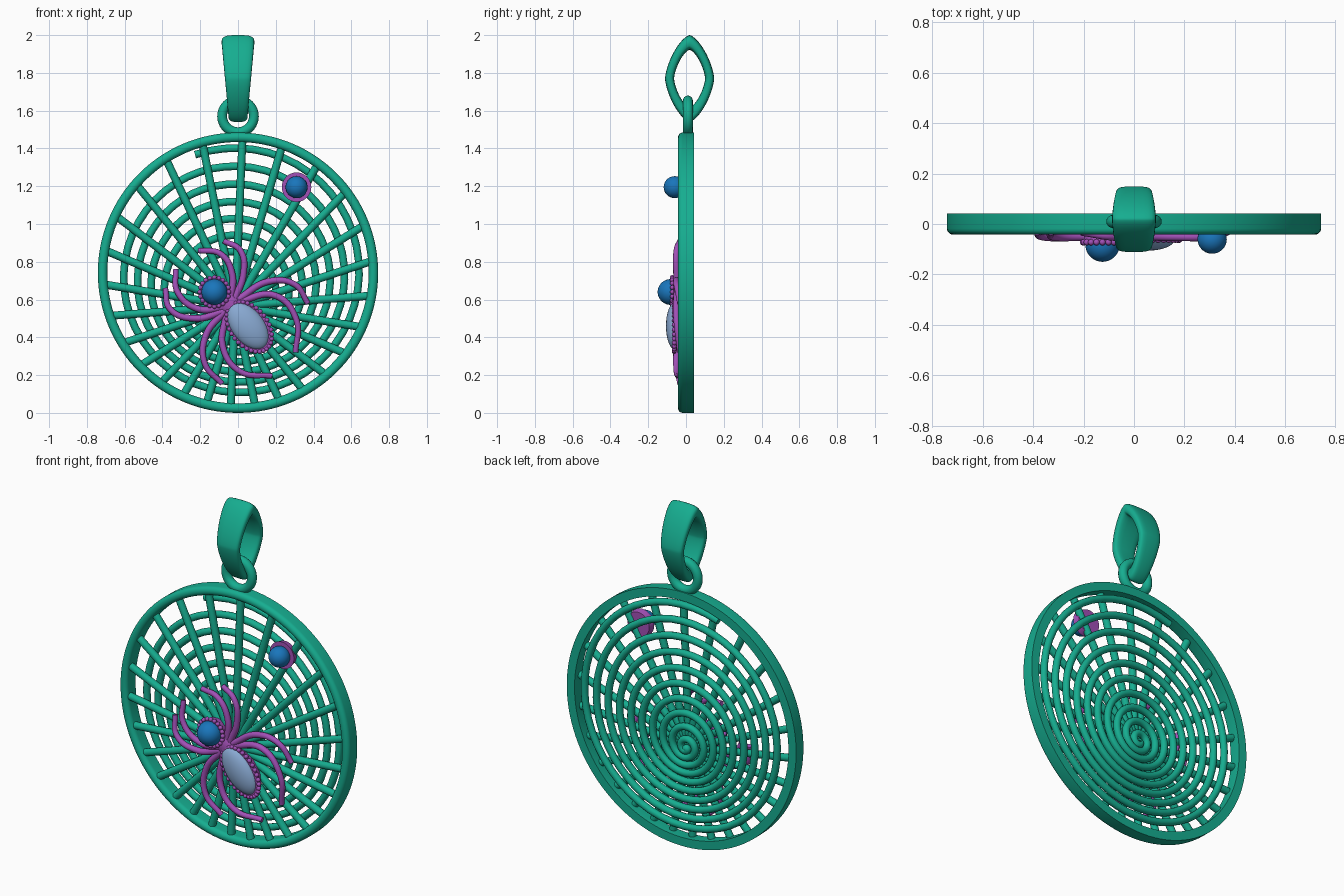
import bpy, bmesh
from math import sin, cos, pi, radians, sqrt
from mathutils import Matrix, Vector

if "Cube" in bpy.data.objects:
    bpy.data.objects.remove(bpy.data.objects["Cube"])


def material(name, rgb):
    m = bpy.data.materials.new(name)
    m.diffuse_color = (*rgb, 1)
    m.use_nodes = True
    m.node_tree.nodes["Principled BSDF"].inputs["Base Color"].default_value = m.diffuse_color
    return m


GREEN = material("green_metal", (0.008, 0.42, 0.28))
PURPLE = material("purple_metal", (0.36, 0.08, 0.47))
BLUE = material("blue_stone", (0.01, 0.18, 0.5))
PALE = material("pale_stone", (0.25, 0.4, 0.65))

CZ, RIM = 0.742, 0.742            # web frame centre height and radius
HX, HZ = -0.015, 0.565            # off-centre hub of the web


def add_mesh(name, bm, mat):
    bmesh.ops.recalc_face_normals(bm, faces=bm.faces)
    me = bpy.data.meshes.new(name)
    bm.to_mesh(me)
    bm.free()
    me.materials.append(mat)
    ob = bpy.data.objects.new(name, me)
    bpy.context.collection.objects.link(ob)
    return ob


def loft(name, rings, mat):
    """Join closed sections into a closed loop."""
    bm = bmesh.new()
    rows = [[bm.verts.new(p) for p in r] for r in rings]
    n, k = len(rows), len(rows[0])
    for i in range(n):
        a, b = rows[i], rows[(i + 1) % n]
        for j in range(k):
            bm.faces.new((a[j], a[(j + 1) % k], b[(j + 1) % k], b[j]))
    return add_mesh(name, bm, mat)


def tubes(name, paths, radius, mat, smooth=False, taper=1.0):
    """Round wires along one or more paths, turned into one mesh."""
    cu = bpy.data.curves.new(name, "CURVE")
    cu.dimensions = "3D"
    cu.bevel_depth, cu.bevel_resolution = radius, 4
    cu.use_fill_caps, cu.resolution_u = True, 10
    for pts in paths:
        sp = cu.splines.new("BEZIER" if smooth else "POLY")
        ps = sp.bezier_points if smooth else sp.points
        ps.add(len(pts) - 1)
        for i, (p, q) in enumerate(zip(ps, pts)):
            p.co = q if smooth else (*q, 1)
            p.radius = 1 + (taper - 1) * i / (len(pts) - 1)
            if smooth:
                p.handle_left_type = p.handle_right_type = "AUTO"
    cu.materials.append(mat)
    ob = bpy.data.objects.new(name, cu)
    bpy.context.collection.objects.link(ob)
    bpy.ops.object.select_all(action="DESELECT")
    ob.select_set(True)
    bpy.context.view_layer.objects.active = ob
    bpy.ops.object.convert(target="MESH")


def gem(name, loc, size, mat, turn=0):
    bm = bmesh.new()
    m = Matrix.Translation(loc) @ Matrix.Rotation(radians(turn), 4, "Y") @ Matrix.Diagonal((*size, 1))
    bmesh.ops.create_uvsphere(bm, u_segments=40, v_segments=24, radius=1, matrix=m)
    add_mesh(name, bm, mat)


def setting(name, loc, a, b, depth, beads=0, turn=0):
    """Oval cup facing the front, with an optional beaded edge."""
    bm = bmesh.new()
    base = Matrix.Translation(loc) @ Matrix.Rotation(radians(turn), 4, "Y") @ Matrix.Rotation(pi / 2, 4, "X")
    bmesh.ops.create_cone(bm, cap_ends=True, segments=48, radius1=0.9, radius2=1,
                          depth=depth, matrix=base @ Matrix.Diagonal((a, b, 1, 1)))
    for i in range(beads):
        t = 2 * pi * i / beads
        m = base @ Matrix.Translation((a * cos(t), b * sin(t), depth / 2 - 0.005))
        bmesh.ops.create_uvsphere(bm, u_segments=12, v_segments=8, radius=0.0125, matrix=m)
    add_mesh(name, bm, PURPLE)


# Outer frame: flat band with a rounded front
profile = [(RIM, 0.042)] + [(RIM - 0.025 + 0.025 * cos(t * pi / 10), -0.018 - 0.024 * sin(t * pi / 10))
                            for t in range(11)] + [(RIM - 0.05, 0.042)]
loft("web_frame", [[(r * cos(a), y, CZ + r * sin(a)) for r, y in profile]
                   for a in (2 * pi * i / 128 for i in range(128))], GREEN)

# Spokes from the hub out to the frame
spokes = []
for i in range(26):
    a = radians(87.5) + 2 * pi * i / 26
    d = Vector((cos(a), sin(a)))
    h = Vector((HX, HZ - CZ))
    reach = -h.dot(d) + sqrt(h.dot(d) ** 2 - h.length_squared + 0.7 ** 2)
    spokes.append([(HX + d.x * s, -0.008, HZ + d.y * s) for s in (0.02, reach)])
tubes("web_spokes", spokes, 0.021, GREEN)

# Spiral thread behind the spokes, drifting from hub to frame centre
TURNS, spiral = 10, []
for i in range(TURNS * 52 + 1):
    n = i / 52
    t = (n / TURNS) ** 1.15
    a = radians(110) - 2 * pi * (TURNS - n)
    spiral.append((HX * (1 - t) + 0.665 * t * cos(a), 0.022,
                   HZ + (CZ - HZ) * t + 0.665 * t * sin(a)))
tubes("web_spiral", [spiral], 0.02, GREEN)

# Jump ring
loft("jump_ring", [[((0.084 + 0.026 * cos(b)) * cos(a), 0.01 + 0.026 * sin(b),
                     1.57 + (0.084 + 0.026 * cos(b)) * sin(a))
                    for b in (2 * pi * j / 16 for j in range(16))]
                   for a in (2 * pi * i / 64 for i in range(64))], GREEN)


# Bail: diamond-shaped loop, wider at the top
def spow(v, p):
    return abs(v) ** p * (1 if v >= 0 else -1)


rings = []
for i in range(72):
    a = 2 * pi * i / 72
    c, s = spow(cos(a), 1.35), spow(sin(a), 1.35)
    outer, inner = Vector((0.13 * c, 0.23 * s)), Vector((0.082 * c, 0.152 * s))
    mid, half = (outer + inner) / 2, (outer - inner) / 2
    w = 0.069 + 0.018 * s
    ring = []
    for j in range(24):
        b = 2 * pi * j / 24
        p = mid + half * spow(cos(b), 0.6)
        ring.append((w * spow(sin(b), 0.6), 0.019 + p.x, 1.77 + p.y))
    rings.append(ring)
loft("bail", rings, GREEN)

# Spider body: head and abdomen stones in beaded cups, joined by a thorax
setting("head_setting", (-0.125, -0.05, 0.64), 0.077, 0.077, 0.055, 20)
gem("head_stone", (-0.125, -0.082, 0.64), (0.068, 0.068, 0.068), BLUE)
setting("abdomen_setting", (0.06, -0.045, 0.455), 0.148, 0.098, 0.045, 32, 52)
gem("abdomen_stone", (0.052, -0.06, 0.46), (0.142, 0.046, 0.086), PALE, 52)
gem("thorax", (-0.045, -0.045, 0.575), (0.075, 0.03, 0.055), PURPLE, 45)

# Spider legs as x, z points from body to tip
legs = [
    [(-0.02, 0.60), (0.028, 0.73), (0.012, 0.86), (-0.075, 0.91)],
    [(-0.04, 0.60), (-0.03, 0.73), (-0.09, 0.84), (-0.21, 0.86)],
    [(-0.07, 0.56), (-0.21, 0.55), (-0.32, 0.64), (-0.33, 0.76)],
    [(-0.07, 0.54), (-0.23, 0.50), (-0.36, 0.55), (-0.385, 0.66)],
    [(-0.07, 0.54), (-0.17, 0.41), (-0.175, 0.26), (-0.085, 0.155)],
    [(-0.06, 0.53), (-0.08, 0.35), (0.01, 0.22), (0.18, 0.195)],
    [(0.00, 0.60), (0.16, 0.695), (0.30, 0.68), (0.37, 0.58)],
    [(0.00, 0.59), (0.20, 0.62), (0.31, 0.49), (0.305, 0.32)],
]
depths = (-0.045, -0.05, -0.05, -0.032)
tubes("spider_legs", [[(x, y, z) for (x, z), y in zip(leg, depths)] for leg in legs],
      0.019, PURPLE, smooth=True, taper=0.75)

# Small stone caught in the web
setting("web_stone_setting", (0.31, -0.02, 1.195), 0.078, 0.078, 0.035)
gem("web_stone", (0.31, -0.06, 1.195), (0.058, 0.058, 0.058), BLUE)

# Smooth shading with crisp edges
bpy.ops.object.select_all(action="SELECT")
bpy.context.view_layer.objects.active = bpy.data.objects["bail"]
bpy.ops.object.shade_smooth_by_angle(angle=radians(40))
